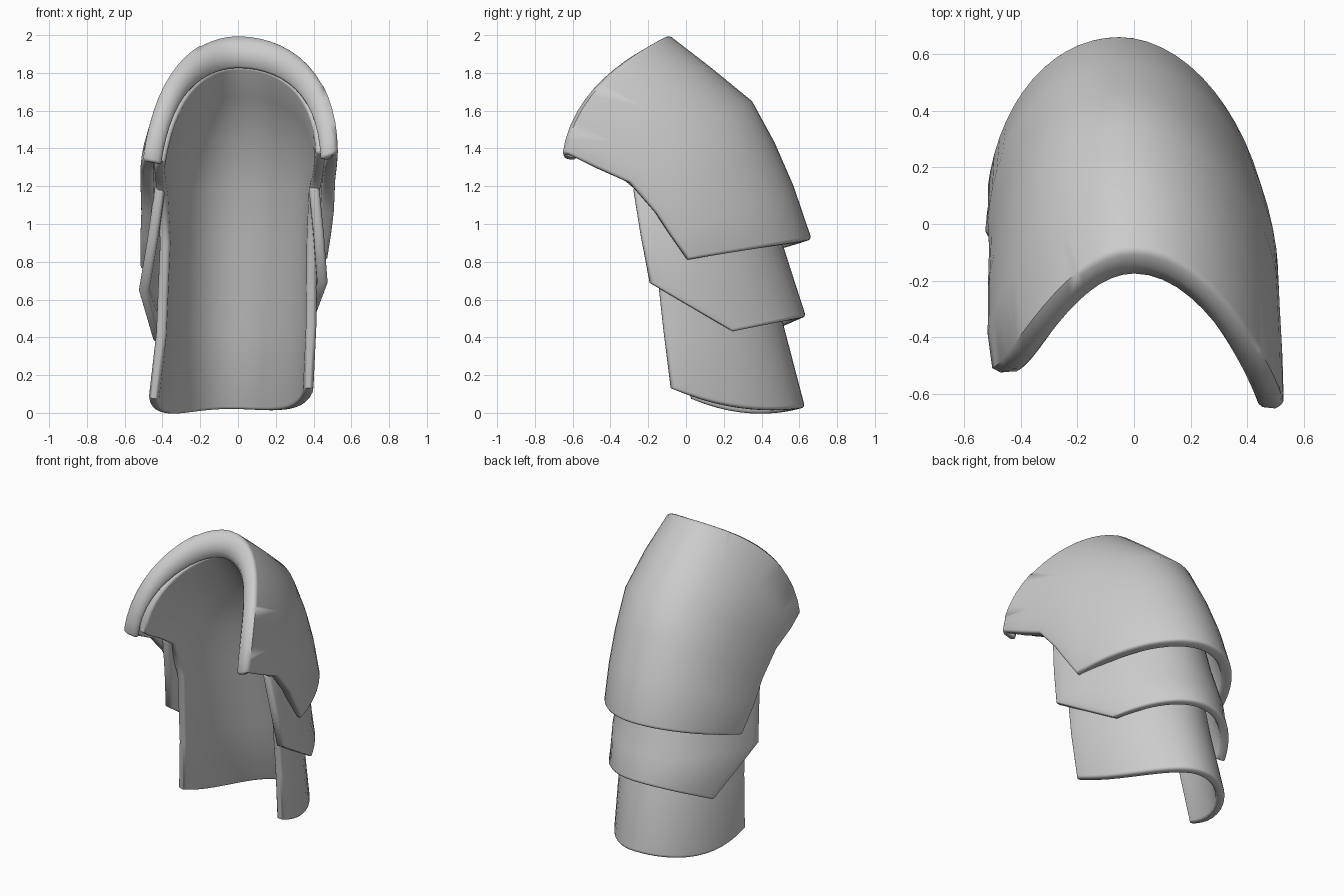
import bpy, bmesh, math

if "Cube" in bpy.data.objects:
    bpy.data.objects.remove(bpy.data.objects["Cube"])

steel = bpy.data.materials.new("light_grey_steel")
steel.use_nodes = True
GREY = (0.6, 0.6, 0.6, 1)
steel.diffuse_color = GREY
steel.node_tree.nodes["Principled BSDF"].inputs["Base Color"].default_value = GREY
HALF = 14  # columns from a side edge to the spine
SKEW = 0.08  # the back leans slightly to -x


def half_row(side, spine, edge, width, centre, bulge):
    """Elliptic arc from a side edge to the spine; bulge bends it in y and z."""
    (ys, zs), (ye, ze) = spine, edge
    yc = min(centre, ye)
    start = math.asin((ye - yc) / (ys - yc))
    pts = []
    for i in range(HALF + 1):
        a = start + (math.pi / 2 - start) * i / HALF
        p = (math.sin(a) - math.sin(start)) / (1 - math.sin(start))
        b = 4 * p * (1 - p)
        y = yc + (ys - yc) * math.sin(a) + bulge[0] * b
        x = side * width * math.cos(a) - SKEW * max(0, y)
        pts.append((x, y, ze + (zs - ze) * p + bulge[1] * b))
    return pts


def plate(name, rows, thickness):
    """Curved plate lofted through rows, thickened inward, with rounded rims."""
    bm = bmesh.new()
    grid = []
    for spine, right, left, w_right, w_left, centre, bulge in rows:
        a = half_row(1, spine, right, w_right, centre, bulge)
        b = half_row(-1, spine, left, w_left, centre, bulge)
        grid.append([bm.verts.new(p) for p in a + b[-2::-1]])
    for r0, r1 in zip(grid, grid[1:]):
        for c in range(2 * HALF):
            bm.faces.new((r1[c], r1[c + 1], r0[c + 1], r0[c]))
    mesh = bpy.data.meshes.new(name)
    bm.to_mesh(mesh)
    bm.free()
    obj = bpy.data.objects.new(name, mesh)
    bpy.context.collection.objects.link(obj)
    mesh.materials.append(steel)

    solid = obj.modifiers.new("Solid", 'SOLIDIFY')
    solid.thickness = thickness
    solid.offset = -1
    bevel = obj.modifiers.new("Round", 'BEVEL')
    bevel.width = 0.018
    bevel.segments = 3
    bevel.limit_method = 'ANGLE'
    bevel.angle_limit = math.radians(65)
    bevel.use_clamp_overlap = False

    bpy.ops.object.select_all(action='DESELECT')
    bpy.context.view_layer.objects.active = obj
    obj.select_set(True)
    for m in ("Solid", "Round"):
        bpy.ops.object.modifier_apply(modifier=m)
    bpy.ops.object.shade_smooth_by_angle(angle=math.radians(50))


FLAT = (0, 0)
ARCH = (-0.10, 0.035)

# Rows: spine (y, z), +x edge, -x edge, +x width, -x width, centre y, bulge
# Upper plate: the first rows roll the front rim over
plate("upper_plate", [
    ((-0.145, 1.82), (-0.63, 1.34), (-0.50, 1.31), 0.43, 0.42, -0.65, ARCH),
    ((-0.175, 1.89), (-0.65, 1.35), (-0.52, 1.32), 0.455, 0.445, -0.65, ARCH),
    ((-0.15, 1.965), (-0.655, 1.365), (-0.525, 1.33), 0.50, 0.49, -0.65, ARCH),
    ((-0.09, 2.0), (-0.64, 1.375), (-0.51, 1.335), 0.53, 0.52, -0.65, ARCH),
    ((0.13, 1.83), (-0.48, 1.30), (-0.40, 1.28), 0.525, 0.52, -0.45, (-0.05, 0.03)),
    ((0.35, 1.65), (-0.30, 1.22), (-0.24, 1.20), 0.515, 0.52, -0.30, (-0.02, 0.02)),
    ((0.47, 1.43), (-0.16, 1.06), (-0.10, 1.05), 0.51, 0.52, -0.20, FLAT),
    ((0.57, 1.20), (-0.08, 0.94), (-0.01, 0.92), 0.495, 0.525, -0.12, FLAT),
    ((0.665, 0.92), (0.01, 0.81), (0.13, 0.76), 0.48, 0.53, -0.08, FLAT),
], 0.07)

plate("middle_plate", [
    ((0.42, 1.25), (-0.28, 1.20), (-0.20, 1.20), 0.43, 0.44, -0.2, FLAT),
    ((0.50, 0.93), (-0.24, 0.95), (-0.12, 0.93), 0.455, 0.48, -0.15, FLAT),
    ((0.58, 0.68), (-0.19, 0.69), (-0.04, 0.65), 0.475, 0.53, -0.12, FLAT),
    ((0.635, 0.51), (0.25, 0.43), (0.34, 0.38), 0.46, 0.53, -0.1, FLAT),
], 0.055)

# Lower plate: runs up inside the other plates as their lining, to the rim
plate("lower_plate_and_lining", [
    ((-0.085, 1.865), (-0.58, 1.38), (-0.45, 1.34), 0.47, 0.46, -0.62, (-0.09, 0.035)),
    ((0.05, 1.71), (-0.47, 1.31), (-0.38, 1.29), 0.46, 0.45, -0.45, (-0.05, 0.03)),
    ((0.22, 1.48), (-0.35, 1.25), (-0.27, 1.23), 0.45, 0.44, -0.30, (-0.02, 0.02)),
    ((0.33, 1.20), (-0.24, 1.16), (-0.15, 1.15), 0.43, 0.43, -0.20, FLAT),
    ((0.41, 0.92), (-0.17, 0.92), (-0.07, 0.90), 0.42, 0.42, -0.15, FLAT),
    ((0.52, 0.45), (-0.12, 0.45), (-0.02, 0.42), 0.415, 0.44, -0.12, FLAT),
    ((0.63, 0.03), (-0.08, 0.13), (0.03, 0.08), 0.40, 0.48, -0.1, (0, -0.05)),
], 0.055)
